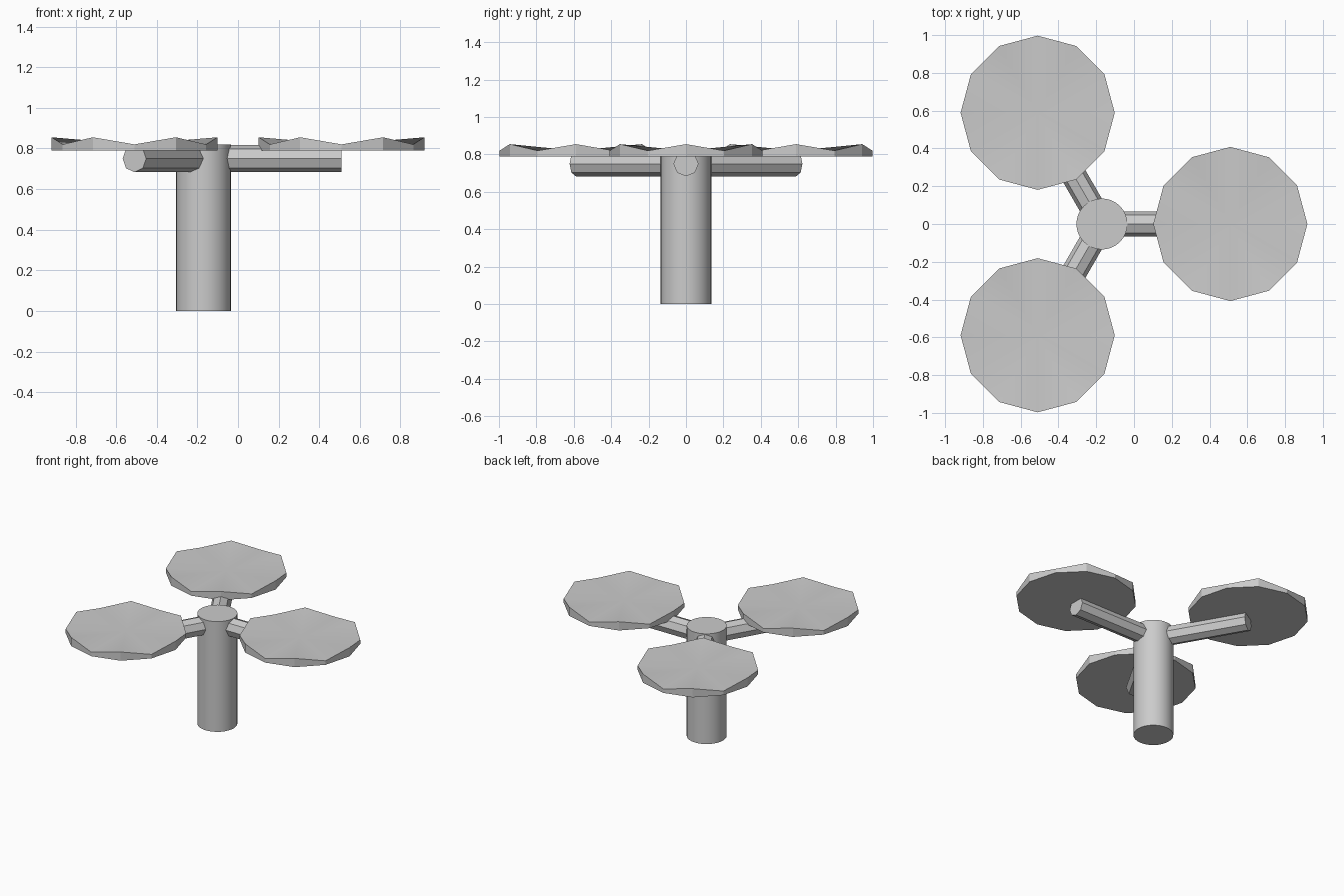
import bpy
import bmesh
from math import cos, sin, pi, radians
from mathutils import Matrix

if "Cube" in bpy.data.objects:
    bpy.data.objects.remove(bpy.data.objects["Cube"], do_unlink=True)

grey = bpy.data.materials.new("plain grey")
grey.use_nodes = True
colour = (0.6, 0.6, 0.6, 1)
grey.diffuse_color = colour
grey.node_tree.nodes["Principled BSDF"].inputs["Base Color"].default_value = colour

HUB = -0.17      # x of the pole's axis
REACH = 0.68     # distance from the pole to each pad centre
HEIGHT = 0.82


def add_object(name, bm, smooth_angle=None):
    bmesh.ops.recalc_face_normals(bm, faces=bm.faces[:])
    mesh = bpy.data.meshes.new(name)
    bm.to_mesh(mesh)
    bm.free()
    mesh.materials.append(grey)
    obj = bpy.data.objects.new(name, mesh)
    bpy.context.collection.objects.link(obj)
    if smooth_angle:
        bpy.ops.object.select_all(action="DESELECT")
        obj.select_set(True)
        bpy.context.view_layer.objects.active = obj
        bpy.ops.object.shade_smooth_by_angle(angle=radians(smooth_angle))
    return obj


def cylinder(radius, depth, sides, matrix):
    bm = bmesh.new()
    bmesh.ops.create_cone(bm, cap_ends=True, segments=sides, radius1=radius,
                          radius2=radius, depth=depth, matrix=matrix)
    return bm


def pad(centre):
    # Twelve-sided disc whose rim alternates between high and low corners
    bm = bmesh.new()
    cx, cy = centre
    rim, base = [], []
    for i in range(12):
        a = i * pi / 6
        x, y = cx + 0.408 * cos(a), cy + 0.408 * sin(a)
        rim.append(bm.verts.new((x, y, 0.82 if i % 2 else 0.855)))
        base.append(bm.verts.new((x, y, 0.79)))
    middle = bm.verts.new((cx, cy, 0.82))
    for i in range(12):
        j = (i + 1) % 12
        bm.faces.new((base[i], base[j], rim[j], rim[i]))
        bm.faces.new((rim[i], rim[j], middle))
    bm.faces.new(base[::-1])
    return bm


# Central pole
add_object("pole", cylinder(0.135, HEIGHT, 32,
           Matrix.Translation((HUB, 0, HEIGHT / 2))), 30)

# Three arms, each carrying a pad
for label, degrees in (("left", 0), ("back", 120), ("front", 240)):
    turn = radians(degrees)
    place = (Matrix.Translation((HUB, 0, 0.75)) @ Matrix.Rotation(turn, 4, "Z")
             @ Matrix.Translation((REACH / 2, 0, 0)) @ Matrix.Rotation(pi / 2, 4, "Y"))
    add_object(label + "_arm", cylinder(0.067, REACH, 8, place))
    add_object(label + "_pad", pad((HUB + REACH * cos(turn), REACH * sin(turn))), 20)
